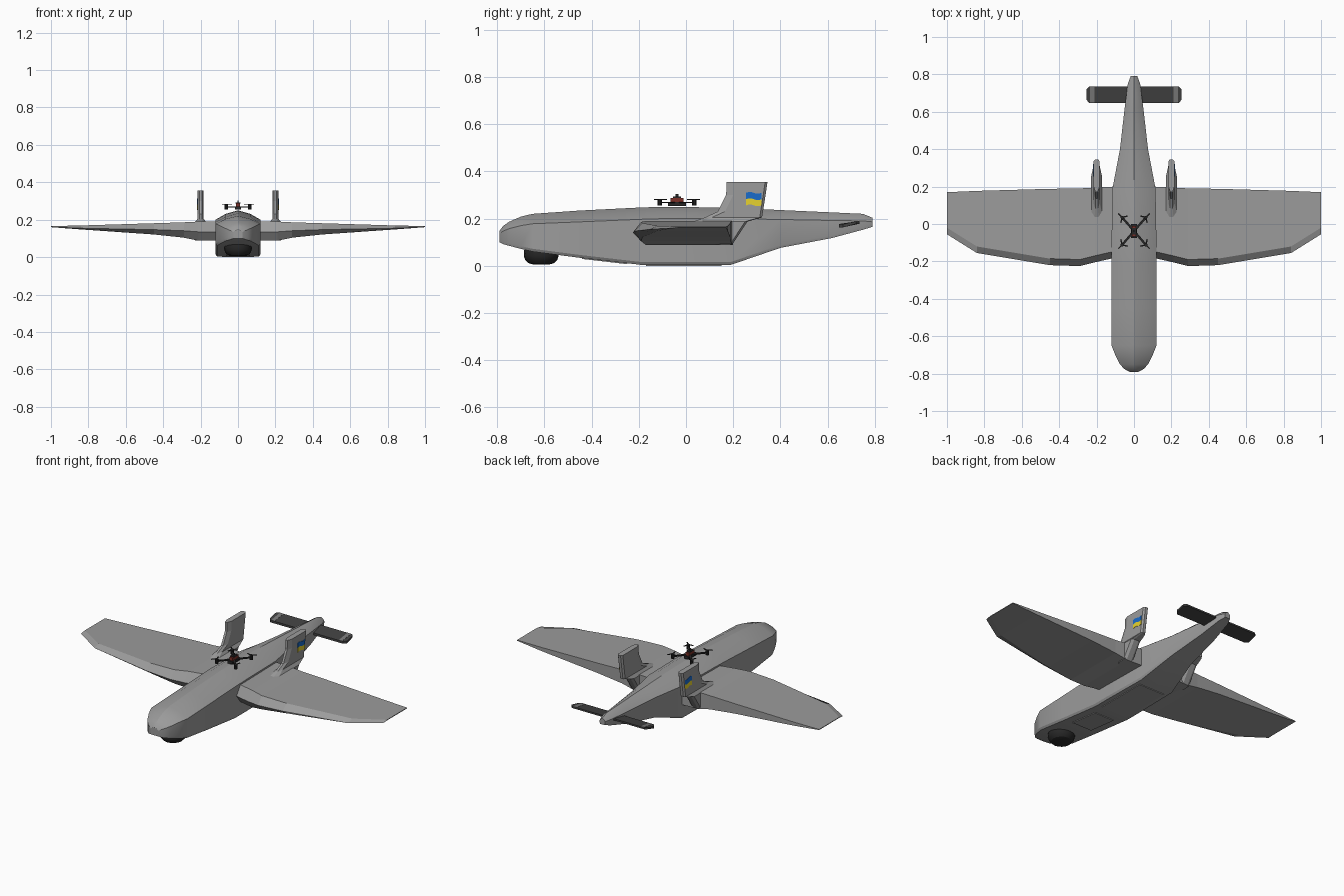
import bpy, bmesh, math
from mathutils import Matrix, Vector

if "Cube" in bpy.data.objects:
    bpy.data.objects.remove(bpy.data.objects["Cube"])


def material(name, rgb):
    m = bpy.data.materials.new(name)
    m.diffuse_color = (*rgb, 1)
    m.use_nodes = True
    m.node_tree.nodes["Principled BSDF"].inputs["Base Color"].default_value = m.diffuse_color
    return m


GREY = material("body grey", (0.33, 0.33, 0.33))
DARK = material("dark grey", (0.055, 0.055, 0.055))
BLACK = material("black", (0.02, 0.02, 0.02))
MID = material("mid grey", (0.2, 0.2, 0.2))
BLUE = material("blue", (0.01, 0.15, 0.6))
YELLOW = material("yellow", (0.8, 0.65, 0.03))
RED = material("dark red", (0.2, 0.03, 0.02))


def finish(name, bm, mat, mirror=False, smooth=None):
    bmesh.ops.recalc_face_normals(bm, faces=bm.faces)
    me = bpy.data.meshes.new(name)
    bm.to_mesh(me)
    bm.free()
    me.materials.append(mat)
    ob = bpy.data.objects.new(name, me)
    bpy.context.collection.objects.link(ob)
    if mirror:
        ob.modifiers.new("mirror", 'MIRROR').use_mirror_merge = False
    if smooth:
        bpy.ops.object.select_all(action='DESELECT')
        ob.select_set(True)
        bpy.context.view_layer.objects.active = ob
        bpy.ops.object.shade_smooth_by_angle(angle=math.radians(smooth))
    return ob


def loft(name, rings, mat, mirror=False, smooth=None):
    """Skin a list of closed rings and cap both ends."""
    bm = bmesh.new()
    vs = [[bm.verts.new(p) for p in r] for r in rings]
    n = len(rings[0])
    for a, b in zip(vs, vs[1:]):
        for i in range(n):
            j = (i + 1) % n
            bm.faces.new((a[i], a[j], b[j], b[i]))
    bm.faces.new(vs[0])
    bm.faces.new(vs[-1])
    return finish(name, bm, mat, mirror, smooth)


def add_box(bm, centre, size, angle=0):
    m = (Matrix.Translation(Vector(centre)) @ Matrix.Rotation(angle, 4, 'Z')
         @ Matrix.Diagonal((*size, 1)))
    bmesh.ops.create_cube(bm, size=1, matrix=m)


def add_cylinder(bm, centre, radius, depth):
    bmesh.ops.create_cone(bm, cap_ends=True, segments=10, radius1=radius, radius2=radius,
                          depth=depth, matrix=Matrix.Translation(Vector(centre)))


# Fuselage: y, half width, bottom z, shoulder z, ridge z
stations = [
    (-.79, .025, .10, .135, .147), (-.775, .052, .092, .147, .168),
    (-.75, .075, .085, .157, .186), (-.70, .10, .072, .170, .208),
    (-.65, .12, .06, .178, .22), (-.45, .12, .034, .186, .234),
    (-.19, .12, .004, .197, .247), (-.09, .12, .004, .20, .25),
    (.19, .115, .004, .20, .246), (.40, .075, .076, .196, .236),
    (.62, .05, .118, .192, .226), (.75, .033, .153, .19, .22),
    (.79, .018, .165, .186, .203)]
rings = []
for y, w, zb, zs, zt in stations:
    half = [(w * .94, zb), (w, zb + .012), (w, zs), (w * .55, zs + (zt - zs) * .62)]
    rings.append([(0, y, zb)] + [(x, y, z) for x, z in half] + [(0, y, zt)]
                 + [(-x, y, z) for x, z in reversed(half)])
loft("fuselage", rings, GREY, smooth=22)

# Wings: x, leading y, trailing y, top z, bottom z
wing = [(.10, -.18, .20, .19, .088), (.21, -.205, .195, .19, .088),
        (.29, -.225, .19, .186, .104), (.45, -.22, .188, .181, .121),
        (.84, -.155, .177, .169, .148), (1.0, -.055, .17, .166, .162)]
loft("wing", [[(x, a, (t + b) / 2 - .004), (x, a + .035, t), (x, c, t), (x, c, b),
               (x, a + .035, b)] for x, a, c, t, b in wing], GREY, mirror=True)

# Upright fins with flared roots: z, front y, back y, half thickness
fin = [(.088, .12, .195, .03), (.187, .03, .26, .03), (.205, .08, .322, .0165),
       (.23, .135, .326, .0165), (.30, .17, .337, .0165), (.355, .172, .345, .0165)]
rings = []
for z, a, b, h in fin:
    rings.append([(.2 - h * .4, a, z), (.2 + h * .4, a, z), (.2 + h, a + .03, z),
                  (.2 + h, b - .01, z), (.2 + h * .5, b, z), (.2 - h * .5, b, z),
                  (.2 - h, b - .01, z), (.2 - h, a + .03, z)])
loft("fin", rings, GREY, mirror=True)

# Two-colour waving flag plates on the outer fin faces
for name, z0, z1, mat in (("flag_lower", .256, .282, YELLOW), ("flag_upper", .282, .309, BLUE)):
    rings = []
    for i in range(7):
        y = .254 + .066 * i / 6
        d = .004 * math.sin(i / 6 * math.tau)
        rings.append([(.214, y, z0 + d), (.2185, y, z0 + d), (.2185, y, z1 + d), (.214, y, z1 + d)])
    loft(name, rings, mat, mirror=True)

# Tailplane with clipped tips and pale tip bands
tail = [(-.255, .665, .72), (-.24, .648, .734), (.24, .648, .734), (.255, .665, .72)]
loft("tailplane", [[(x, a, .163), (x, a, .176), (x, b, .188), (x, b, .178)]
                   for x, a, b in tail], DARK)
loft("tail_band", [[(x, .650, .172), (x, .650, .1775), (x, .733, .189), (x, .733, .184)]
                   for x in (.212, .235)], MID, mirror=True)

# Belly hatches
loft("front_hatch", [[(-.065, y, z), (.065, y, z), (.065, y, z + .008), (-.065, y, z + .008)]
                     for y, z in ((-.44, .029), (-.25, .007))], GREY)
loft("rear_hatch", [[(-.085, y, 0), (.085, y, 0), (.085, y, .008), (-.085, y, .008)]
                    for y in (-.17, .15)], GREY)

# Camera dome under the nose
profile = [(.10, .066), (.06, .073), (.042, .074), (.025, .068), (.012, .056), (.006, .036)]
loft("camera_dome", [[(r * math.cos(math.tau * i / 16), -.613 + r * math.sin(math.tau * i / 16), z)
                      for i in range(16)] for z, r in profile], BLACK, smooth=30)

# Small quadcopter carried on the back
QY = -.038
bm = bmesh.new()
add_box(bm, (0, QY, .262), (.03, .075, .016))
for s in (-1, 1):
    add_box(bm, (0, QY, .268), (.012, .19, .006), s * math.atan2(.063, .073))
    for t in (-1, 1):
        add_cylinder(bm, (s * .063, QY + t * .073, .269), .009, .028)
finish("drone_frame", bm, BLACK)

bm = bmesh.new()
for s in (-1, 1):
    for t in (-1, 1):
        for k in range(3):
            a = math.tau * k / 3 + math.atan2(t, s)
            add_box(bm, (s * .063 + .015 * math.cos(a), QY + t * .073 + .015 * math.sin(a), .281),
                    (.03, .007, .003), a)
finish("drone_propellers", bm, BLACK)

bm = bmesh.new()
add_box(bm, (0, QY, .279), (.022, .055, .018))
finish("drone_battery", bm, RED)
bm = bmesh.new()
add_box(bm, (0, QY, .29), (.025, .035, .006))
add_box(bm, (0, QY, .297), (.008, .012, .012))
finish("drone_top", bm, BLACK)
